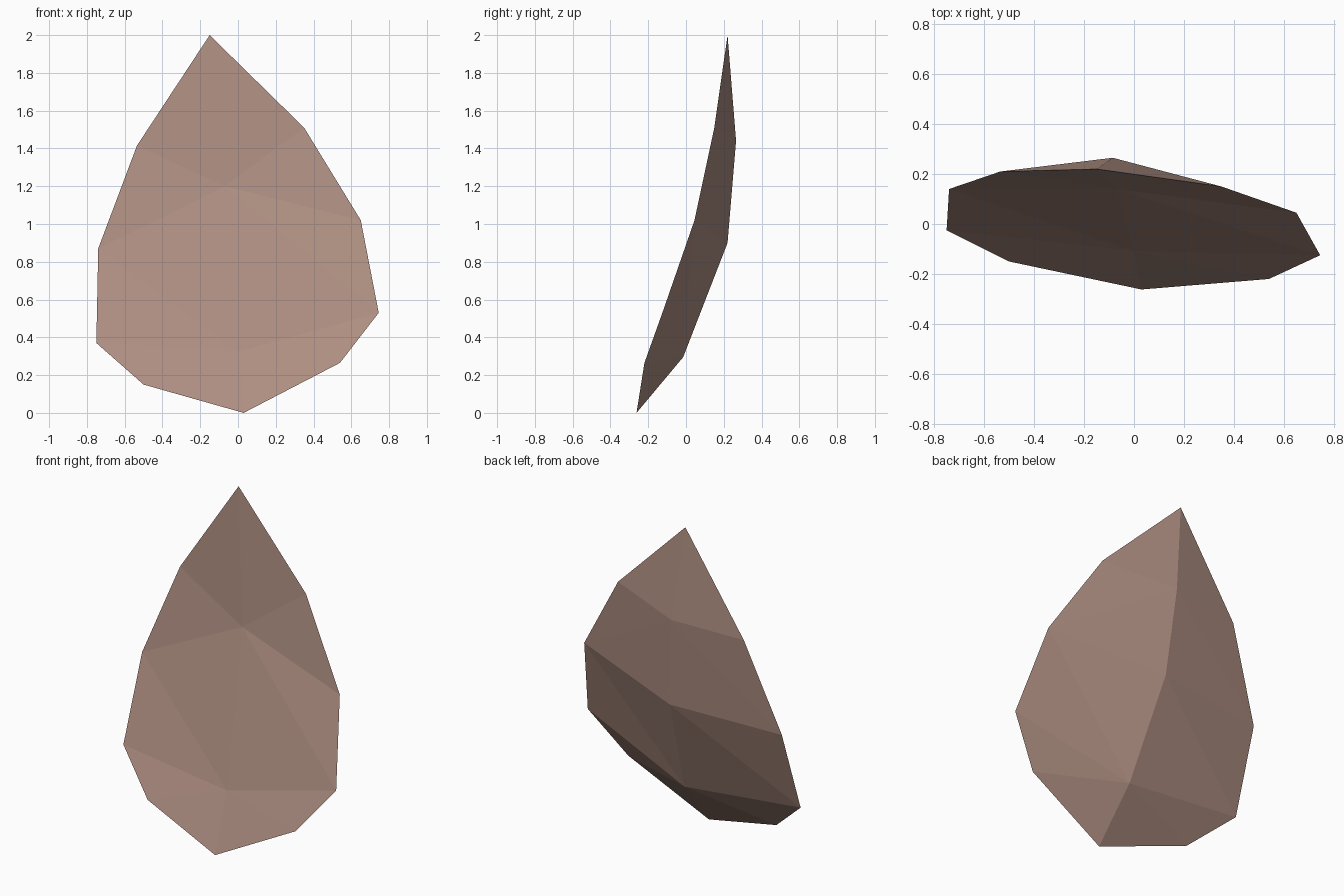
import bpy
import bmesh

default_cube = bpy.data.objects.get("Cube")
if default_cube:
    bpy.data.objects.remove(default_cube, do_unlink=True)


def make_material(name, colour):
    material = bpy.data.materials.new(name)
    material.use_nodes = True
    material.diffuse_color = colour
    shader = material.node_tree.nodes["Principled BSDF"]
    shader.inputs["Base Color"].default_value = colour
    shader.inputs["Roughness"].default_value = 0.8
    return material


# Rim corners, from the tip down each side to the foot
tip = (-0.15, 0.22, 2.0)
foot = (0.03, -0.262, 0.0)
plus_side = [(0.35, 0.15, 1.51), (0.65, 0.045, 1.02),
             (0.745, -0.125, 0.53), (0.54, -0.22, 0.265)]
minus_side = [(-0.535, 0.21, 1.415), (-0.74, 0.14, 0.87),
              (-0.75, -0.025, 0.37), (-0.50, -0.15, 0.15)]

# Inner corners of the shallow front and of the raised back ridge
front_ridge = [(-0.07, 0.14, 1.2), (0.0, -0.108, 0.325)]
back_ridge = [(-0.085, 0.265, 1.44), (-0.043, 0.22, 0.9), (0.02, -0.015, 0.295)]

bm = bmesh.new()
top = bm.verts.new(tip)
bottom = bm.verts.new(foot)
plus, minus, front, back = (
    [bm.verts.new(point) for point in points]
    for points in (plus_side, minus_side, front_ridge, back_ridge))


def fan(centre, rim):
    """Join one corner to each neighbouring pair along a run of rim corners."""
    for start, end in zip(rim, rim[1:]):
        bm.faces.new((centre, start, end))


# Front: an upper and a lower fan, stitched together on both sides
upper, lower = front
fan(upper, minus[1::-1] + [top] + plus[:3])
fan(lower, minus[1:] + [bottom] + plus[:1:-1])
bm.faces.new((upper, lower, minus[1]))
bm.faces.new((upper, lower, plus[2]))

# Back: facets step down the ridge on both sides
for side in (plus, minus):
    bm.faces.new((top, side[0], back[0]))
    fan(back[0], side[:2])
    bm.faces.new((back[0], side[1], back[1]))
    fan(back[2], side[2:] + [bottom])
bm.faces.new((back[1], plus[1], back[2]))
bm.faces.new((back[2], plus[1], plus[2]))
bm.faces.new((back[1], minus[1], minus[2]))
bm.faces.new((back[1], minus[2], back[2]))

bmesh.ops.recalc_face_normals(bm, faces=bm.faces[:])
mesh = bpy.data.meshes.new("stone_shard")
bm.to_mesh(mesh)
bm.free()

# Flat shaded shard in a single colour
mesh.materials.append(make_material("dusty brown", (0.42, 0.27, 0.22, 1.0)))
shard = bpy.data.objects.new("stone_shard", mesh)
bpy.context.collection.objects.link(shard)
